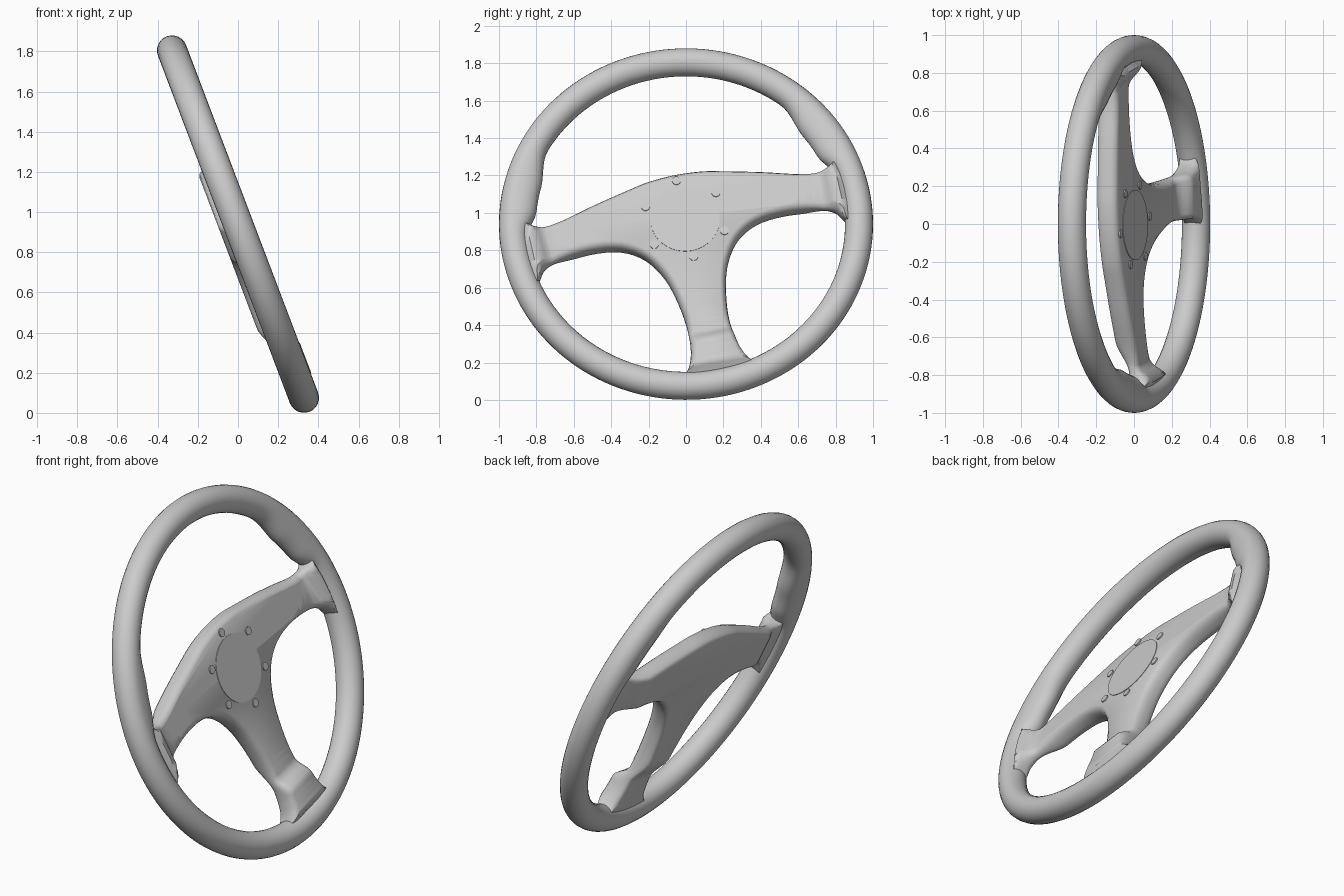
import bpy, bmesh, math
from mathutils import Matrix, Vector

cube = bpy.data.objects.get("Cube")
if cube:
    bpy.data.objects.remove(cube)

# Wheel frame: X and Y lie in the wheel plane, W points at the driver
TILT, ROLL = math.radians(20.8), math.radians(12)
s, c = math.sin(TILT), math.cos(TILT)
axes = Matrix(((0, -s, c), (1, 0, 0), (0, c, s))).to_4x4()
FRAME = Matrix.Translation((0, 0, 0.94)) @ axes @ Matrix.Rotation(ROLL, 4, 'Z')

grey = bpy.data.materials.new("grey")
grey.use_nodes = True
grey.diffuse_color = (0.6, 0.6, 0.6, 1)
grey.node_tree.nodes["Principled BSDF"].inputs["Base Color"].default_value = (0.6, 0.6, 0.6, 1)


def finish(name, bm, angle=40):
    bmesh.ops.recalc_face_normals(bm, faces=bm.faces[:])
    bm.transform(FRAME)
    mesh = bpy.data.meshes.new(name)
    bm.to_mesh(mesh)
    bm.free()
    mesh.materials.append(grey)
    ob = bpy.data.objects.new(name, mesh)
    bpy.context.scene.collection.objects.link(ob)
    bpy.ops.object.select_all(action='DESELECT')
    ob.select_set(True)
    bpy.context.view_layer.objects.active = ob
    bpy.ops.object.shade_smooth_by_angle(angle=math.radians(angle))


def ramp(t, a, b):
    t = min(1, max(0, (t - a) / (b - a)))
    return t * t * (3 - 2 * t)


def bridge(bm, r0, r1):
    n = len(r0)
    for i in range(n):
        j = (i + 1) % n
        bm.faces.new((r0[i], r0[j], r1[j], r1[i]))


# Rim: a torus whose inner side swells into two thumb rests
def rim():
    bm = bmesh.new()
    n, m, major, minor = 144, 24, 0.925, 0.075
    rings = []
    for i in range(n):
        a = 2 * math.pi * i / n
        d = math.degrees(math.asin(math.sin(a)))  # angle above either side spoke
        rest = 0.048 * ramp(d, 7, 17) * (1 - ramp(d, 27, 42))
        ring = []
        for k in range(m):
            p = 2 * math.pi * k / m
            r = major + minor * math.cos(p) - rest * max(0, -math.cos(p)) ** 0.7
            ring.append(bm.verts.new((r * math.cos(a), r * math.sin(a), minor * math.sin(p))))
        rings.append(ring)
    for i in range(n):
        bridge(bm, rings[i], rings[(i + 1) % n])
    finish("rim", bm, 60)


# Spoke plate: mirrored half outline, rounded edges, ends that rise to the rim
HALF = [(0, .295), (.15, .285), (.27, .26), (.46, .215), (.64, .165), (.74, .145), (.81, .155),
        (.87, .19), (.915, .17), (.925, .0), (.915, -.17), (.87, -.185), (.83, -.15),
        (.79, -.095), (.71, -.06), (.53, -.04), (.37, -.06), (.25, -.135), (.17, -.265),
        (.13, -.42), (.115, -.57), (.125, -.71), (.15, -.80), (.19, -.87), (.17, -.91), (0, -.93)]


def smooth_loop(points, steps=4):
    out, n = [], len(points)
    for i in range(n):
        p0, p1, p2, p3 = (Vector(points[(i + k) % n]) for k in (-1, 0, 1, 2))
        for q in range(steps):
            t = q / steps
            out.append(0.5 * (2 * p1 + (p2 - p0) * t + (2 * p0 - 5 * p1 + 4 * p2 - p3) * t ** 2
                              + (3 * p1 - p0 - 3 * p2 + p3) * t ** 3))
    return out


def spokes():
    outline = smooth_loop(HALF + [(-x, y) for x, y in HALF[-2:0:-1]])
    n = len(outline)
    bm = bmesh.new()
    rings = []
    # inset from the outline, and height from back (0) to front (1)
    for inset, h in ((.025, 0), (.010, .05), (.002, .17), (0, .35), (0, .55),
                     (.004, .75), (.014, .91), (.032, 1)):
        ring = []
        for i, p in enumerate(outline):
            t = (outline[(i + 1) % n] - outline[i - 1]).normalized()
            # the outline runs clockwise; ends buried in the rim get almost no inset
            k = inset * (1 - .97 * ramp(p.length, .81, .87))
            q = p + Vector((t.y, -t.x)) * k
            ring.append(bm.verts.new((q.x, q.y, h)))
        if rings:
            bridge(bm, rings[-1], ring)
        rings.append(ring)
    caps = [bm.faces.new(rings[0]), bm.faces.new(rings[-1])]
    bmesh.ops.triangulate(bm, faces=caps, ngon_method='EAR_CLIP')
    # cut across each spoke so its end can bend
    for d in ((1, 0, 0), (-1, 0, 0), (0, -1, 0)):
        for dist in (.52, .56, .60, .63, .66, .70, .74, .78, .81, .84, .87, .90):
            bmesh.ops.bisect_plane(bm, geom=bm.verts[:] + bm.edges[:] + bm.faces[:],
                                   plane_co=Vector(d) * dist, plane_no=d)
    for v in bm.verts:
        side, low = abs(v.co.x), -v.co.y
        rise = max(ramp(side, .74, .84), ramp(low, .61, .70))
        front = .015 + .063 * rise - .05 * ramp(v.co.xy.length, .82, .90)
        back = -.097 + .055 * max(ramp(side, .60, .78), ramp(low, .51, .68))
        v.co.z = back + (front - back) * v.co.z
    finish("spokes", bm, 45)


def disc(name, x, y, radius, top, sides):
    bm = bmesh.new()
    bmesh.ops.create_cone(bm, cap_ends=True, segments=sides, radius1=radius, radius2=radius,
                          depth=.03, matrix=Matrix.Translation((x, y, top - .015)))
    finish(name, bm)


rim()
spokes()

# Hub cover with six bolts around it
HUB_Y = 0.025
disc("hub_cover", 0, HUB_Y, .186, .018, 48)
for i in range(6):
    a = math.radians(90 + 60 * i)
    disc(f"hub_bolt_{i + 1}", .222 * math.cos(a), HUB_Y + .222 * math.sin(a), .023, .021, 16)
